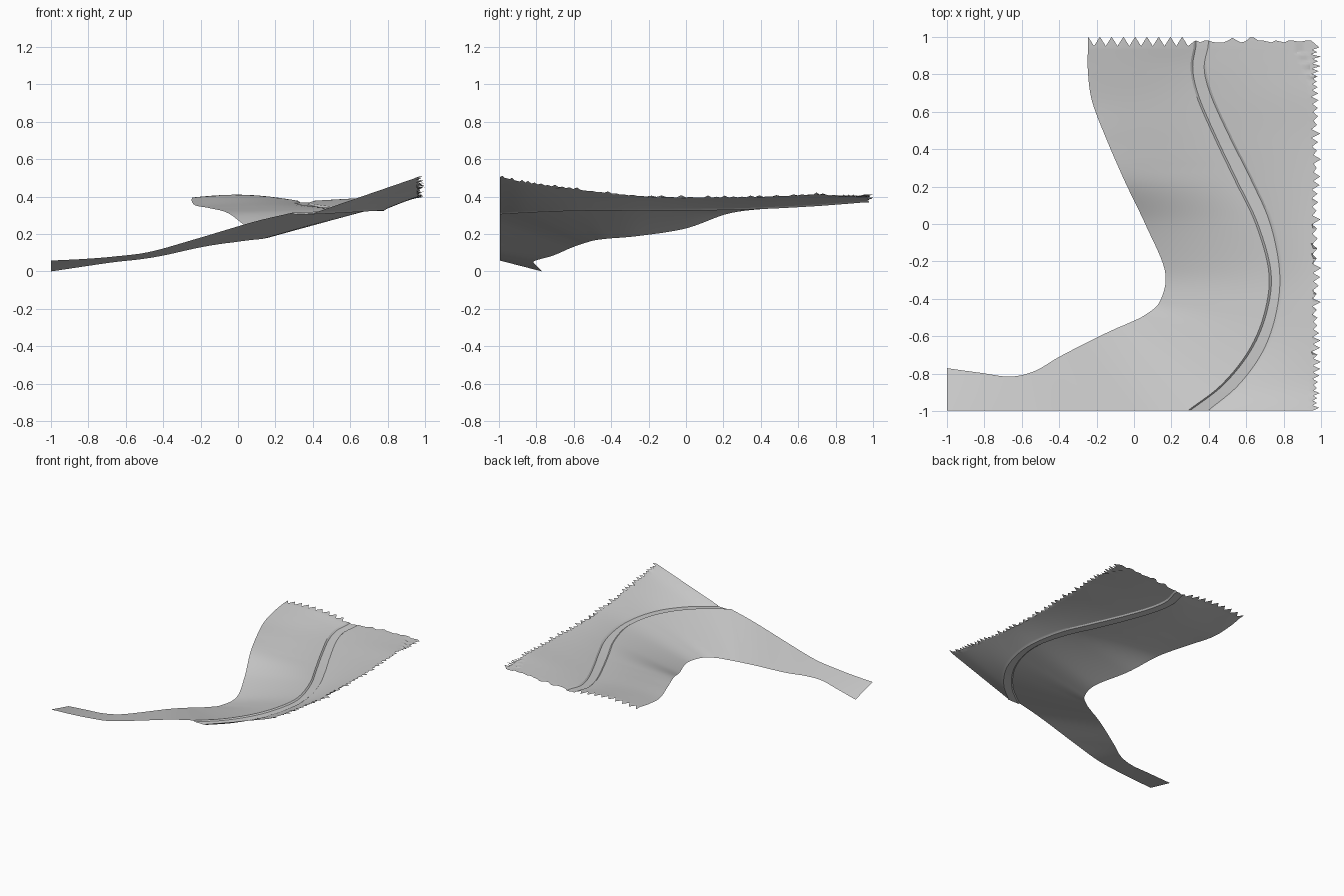
import bpy
import bmesh
import math
import random
from mathutils import Vector

random.seed(4)
default_cube = bpy.data.objects.get("Cube")
if default_cube:
    bpy.data.objects.remove(default_cube)

STEPS = 10          # rows between two control sections
FRONT = -0.995      # straight front border

# Main sections: outer bank point, inner track border point, (track width, right border height)
MAIN = [
    ((-.245, .955, .395), (.32, .955, .378), (.09, .41)),
    ((-.247, .83, .375), (.302, .83, .368), (.085, .41)),
    ((-.225, .66, .352), (.335, .68, .357), (.09, .41)),
    ((-.15, .46, .338), (.43, .46, .345), (.095, .4)),
    ((-.05, .23, .31), (.54, .23, .337), (.1, .395)),
    ((.06, 0, .23), (.65, 0, .335), (.09, .395)),
    ((.165, -.25, .19), (.72, -.26, .333), (.07, .403)),
    ((.14, -.41, .176), (.695, -.48, .334), (.075, .425)),
    ((.06, -.485, .167), (.61, -.68, .33), (.09, .45)),
    ((-.03, -.53, .155), (.465, -.86, .322), (.105, .475)),
    ((-.1, -.56, .146), (.29, FRONT, .314), (.12, .505)),
]

# Tail sections: bank point and (x, z) on the straight front border
TAIL = [
    ((-.22, -.617, .125), (.08, .264)),
    ((-.4, -.71, .085), (-.22, .175)),
    ((-.53, -.785, .064), (-.47, .105)),
    ((-.66, -.815, .05), (-.66, .08)),
    ((-.82, -.795, .027), (-.82, .067)),
    ((-1, -.77, 0), (-1, .058)),
]


def spline(points):
    """Sample a smooth curve through points of any dimension."""
    pts = [Vector(p) for p in points]
    pts = [2 * pts[0] - pts[1]] + pts + [2 * pts[-1] - pts[-2]]
    result = []
    for a, b, c, d in zip(pts, pts[1:], pts[2:], pts[3:]):
        for k in range(STEPS):
            t = k / STEPS
            result.append(b + (c - a) * t / 2
                          + (2 * a - 5 * b + 4 * c - d) * t * t / 2
                          + (3 * b - a - 3 * c + d) * t ** 3 / 2)
    return result + [pts[-2]]


def blend(start, end, count):
    return [start.lerp(end, k / count) for k in range(count + 1)]


def bank_row(bank, border):
    """Slope from the bank to the track, swelling gently toward the back."""
    row = blend(bank, border, 18)
    swell = 0.035 * max(0, border.y - 0.3)
    for k, p in enumerate(row):
        p.z += swell * math.sin(math.pi * k / 18)
    return row


def track_row(border, width, right_height):
    """Sunken track with a small step at each side, then the right slope."""
    drop = Vector((0, 0, -0.009))
    step = Vector((0.012, 0, 0))
    outer = border + Vector((width, 0, 0))
    right = Vector((0.965, border.y, right_height))
    track = blend(border + step + drop, outer - step + drop, 3)
    slope = blend(outer, right, 24)
    for p in slope:
        # Step down where a second track crosses the back corner
        if p.x + 0.45 * p.y > 1.305:
            p.z -= 0.01
    return track + slope


def fray(rows):
    """Saw-toothed back and right borders."""
    for k, p in enumerate(rows[0]):
        if p.x < 0.3:
            p.y = 1.0 if k % 2 == 0 else 0.95
        else:
            p.y = random.choice((0.97, 0.975, 0.98, 0.98, 0.995))
    for k, row in enumerate(rows):
        if k % 2:
            row[-1].x = random.uniform(0.975, 1.0)
            row[-1].z += random.uniform(0, 0.012)
        else:
            row[-1].x = random.uniform(0.945, 0.96)


def add_sheet(bm, rows):
    grid = [[bm.verts.new(p) for p in row] for row in rows]
    for near, far in zip(grid, grid[1:]):
        for k in range(len(near) - 1):
            bm.faces.new((near[k], far[k], far[k + 1], near[k + 1]))


# Sample the bank, the track border and the right border
bank = spline([s[0] for s in MAIN] + [s[0] for s in TAIL])
border = spline([s[1] for s in MAIN])
sides = spline([s[2] for s in MAIN])
front = spline([(x, FRONT, z) for x, z in [MAIN[-1][1][::2]] + [s[1] for s in TAIL]])

main_rows = [bank_row(a, b) + track_row(b, w.x, w.y)
             for a, b, w in zip(bank, border, sides)]
fray(main_rows)
tail_rows = [bank_row(a, b) for a, b in zip(bank[len(border) - 1:], front)]

# Join both sheets into one ground surface
bm = bmesh.new()
add_sheet(bm, main_rows)
add_sheet(bm, tail_rows)
bmesh.ops.remove_doubles(bm, verts=bm.verts, dist=0.0005)
mesh = bpy.data.meshes.new("ground_sheet")
bm.to_mesh(mesh)
bm.free()
ground = bpy.data.objects.new("ground_sheet", mesh)
bpy.context.collection.objects.link(ground)

# Plain grey surface
grey = bpy.data.materials.new("light_grey")
grey.use_nodes = True
grey.diffuse_color = (0.6, 0.6, 0.6, 1)
grey.node_tree.nodes["Principled BSDF"].inputs["Base Color"].default_value = (0.6, 0.6, 0.6, 1)
mesh.materials.append(grey)

# Smooth slopes with crisp track steps
bpy.ops.object.select_all(action="DESELECT")
ground.select_set(True)
bpy.context.view_layer.objects.active = ground
bpy.ops.object.shade_smooth_by_angle(angle=math.radians(25))
